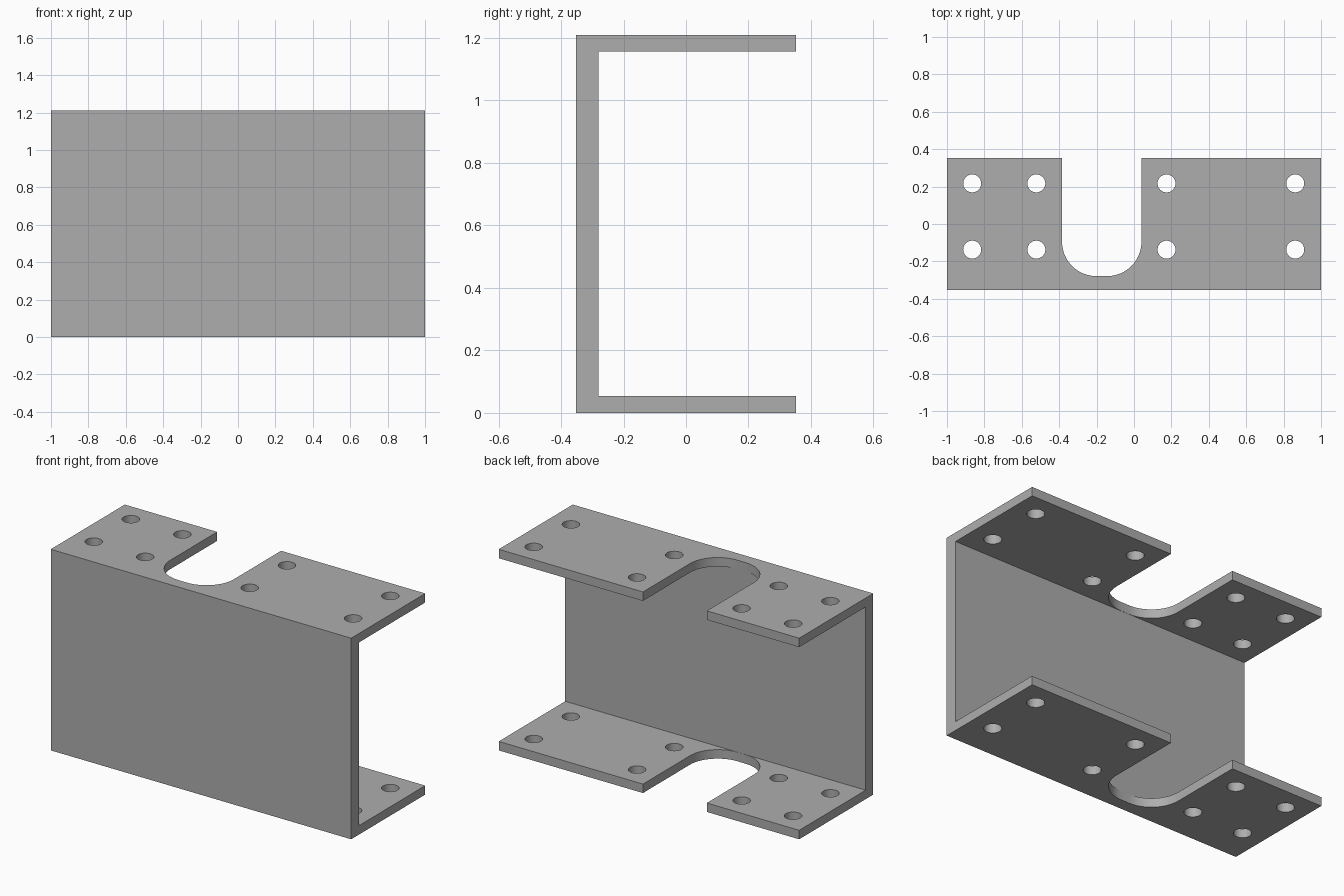
import bpy, bmesh, math
from mathutils import Matrix

cube = bpy.data.objects.get("Cube")
if cube:
    bpy.data.objects.remove(cube, do_unlink=True)

HEIGHT, DEPTH = 1.21, 0.352
WEB_INNER, FLANGE = -0.28, 0.054

steel = bpy.data.materials.new("grey steel")
steel.use_nodes = True
grey = (0.42, 0.42, 0.42, 1)
steel.diffuse_color = grey
steel.node_tree.nodes["Principled BSDF"].inputs["Base Color"].default_value = grey


def extrude_outline(bm, points, offset):
    """Close a planar outline and extrude it into a solid."""
    face = bm.faces.new([bm.verts.new(p) for p in points])
    result = bmesh.ops.extrude_face_region(bm, geom=[face])
    verts = [g for g in result["geom"] if isinstance(g, bmesh.types.BMVert)]
    bmesh.ops.translate(bm, verts=verts, vec=offset)


def make_object(name, bm):
    bmesh.ops.recalc_face_normals(bm, faces=bm.faces)
    mesh = bpy.data.meshes.new(name)
    bm.to_mesh(mesh)
    bm.free()
    mesh.materials.append(steel)
    obj = bpy.data.objects.new(name, mesh)
    bpy.context.collection.objects.link(obj)
    return obj


# Channel: C-shaped section run along x
section = [(-DEPTH, 0), (DEPTH, 0), (DEPTH, FLANGE), (WEB_INNER, FLANGE),
           (WEB_INNER, HEIGHT - FLANGE), (DEPTH, HEIGHT - FLANGE),
           (DEPTH, HEIGHT), (-DEPTH, HEIGHT)]
bm = bmesh.new()
extrude_outline(bm, [(-1, y, z) for y, z in section], (2, 0, 0))
channel = make_object("channel_bracket", bm)

# Cutter: rounded slot and bolt holes through both flanges
bm = bmesh.new()
left, right, bottom, radius = -0.385, 0.04, WEB_INNER + 0.001, 0.185
outline = [(left, 0.5)]
for centre_x, start in ((left + radius, math.pi), (right - radius, 1.5 * math.pi)):
    for i in range(17):
        a = start + i / 16 * math.pi / 2
        outline.append((centre_x + radius * math.cos(a),
                        bottom + radius + radius * math.sin(a)))
outline.append((right, 0.5))
extrude_outline(bm, [(x, y, -0.1) for x, y in outline], (0, 0, HEIGHT + 0.2))
for x in (-0.865, -0.522, 0.174, 0.862):
    for y in (-0.137, 0.217):
        bmesh.ops.create_cone(bm, cap_ends=True, segments=32, radius1=0.048,
                              radius2=0.048, depth=HEIGHT + 0.2,
                              matrix=Matrix.Translation((x, y, HEIGHT / 2)))
cutter = make_object("slot_and_hole_cutter", bm)
cutter.hide_render = True

# Cut the channel, then drop the cutter
cut = channel.modifiers.new("cutouts", "BOOLEAN")
cut.operation = "DIFFERENCE"
cut.solver = "EXACT"
cut.object = cutter
bpy.ops.object.select_all(action="DESELECT")
channel.select_set(True)
bpy.context.view_layer.objects.active = channel
bpy.ops.object.modifier_apply(modifier=cut.name)
bpy.data.objects.remove(cutter, do_unlink=True)
bpy.ops.object.shade_smooth_by_angle(angle=math.radians(30))
